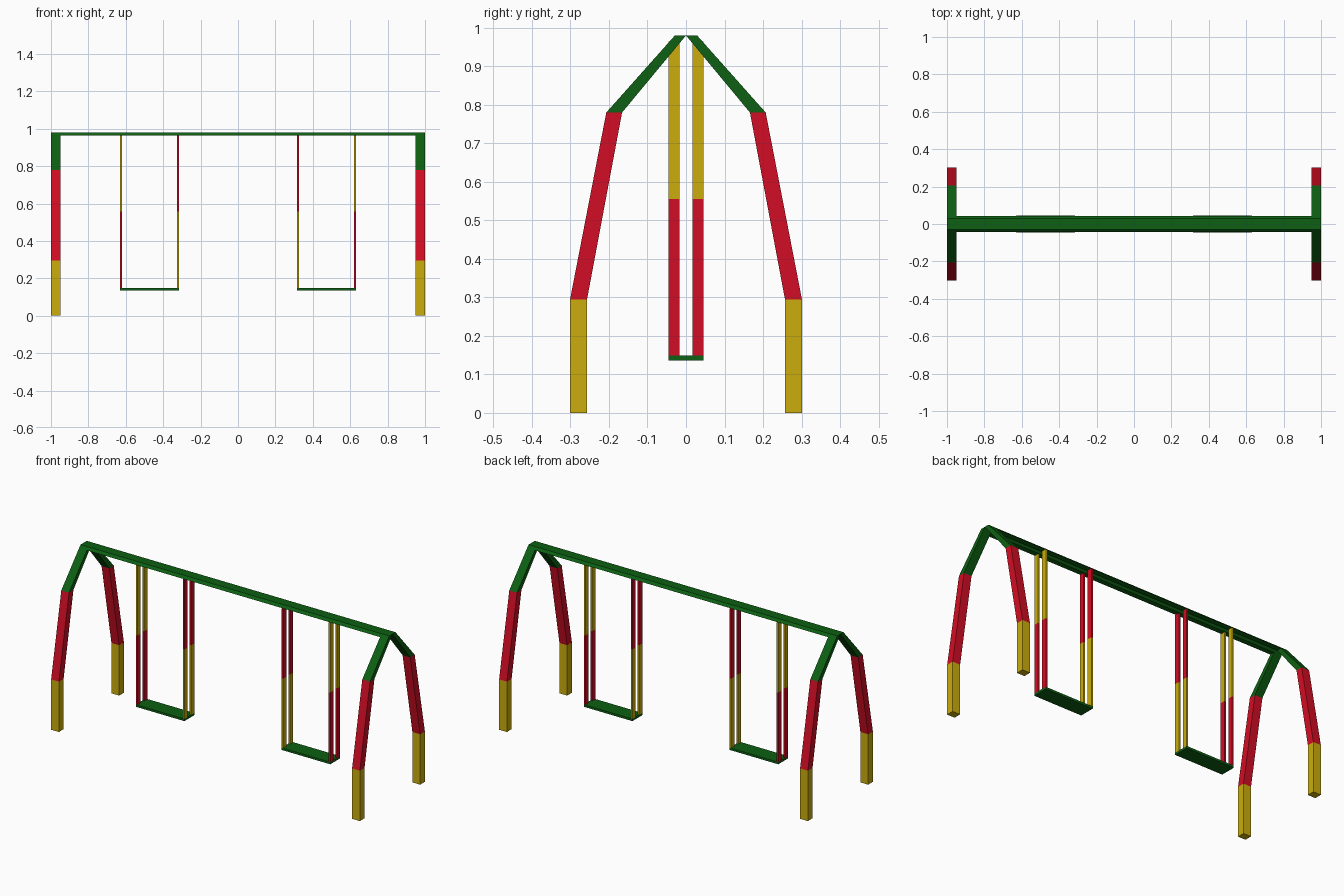
import bpy
import bmesh

cube = bpy.data.objects.get("Cube")
if cube:
    bpy.data.objects.remove(cube, do_unlink=True)


def make_material(name, rgb):
    mat = bpy.data.materials.new(name)
    mat.use_nodes = True
    mat.diffuse_color = (*rgb, 1)
    mat.node_tree.nodes["Principled BSDF"].inputs["Base Color"].default_value = (*rgb, 1)
    return mat


RED = make_material("red paint", (0.64, 0.004, 0.018))
YELLOW = make_material("yellow paint", (0.6, 0.42, 0.004))
GREEN = make_material("green paint", (0.004, 0.115, 0.006))


def prism(name, profile, x0, x1, mat):
    """Extrude a (y, z) outline along x."""
    bm = bmesh.new()
    face = bm.faces.new([bm.verts.new((x0, y, z)) for y, z in profile])
    out = bmesh.ops.extrude_face_region(bm, geom=[face])
    moved = [v for v in out["geom"] if isinstance(v, bmesh.types.BMVert)]
    bmesh.ops.translate(bm, verts=moved, vec=(x1 - x0, 0, 0))
    bmesh.ops.recalc_face_normals(bm, faces=bm.faces[:])
    mesh = bpy.data.meshes.new(name)
    bm.to_mesh(mesh)
    bm.free()
    mesh.materials.append(mat)
    obj = bpy.data.objects.new(name, mesh)
    bpy.context.collection.objects.link(obj)
    return obj


# Bent leg outline: (inner y, outer y, z) at each joint
JOINTS = [(0.257, 0.301, 0), (0.257, 0.301, 0.295),
          (0.166, 0.207, 0.78), (0, 0.029, 0.98)]
LEG_PARTS = [("lower_leg", YELLOW), ("middle_leg", RED), ("upper_leg", GREEN)]
BEAM_BOTTOM = 0.965
SEAT_BOTTOM, SEAT_TOP, BAR_SPLIT = 0.136, 0.149, 0.556


def section(low, high, s):
    """Quad outline between two joints, on the front or back side."""
    return [(s * low[0], low[2]), (s * low[1], low[2]),
            (s * high[1], high[2]), (s * high[0], high[2])]


def at_height(low, high, z):
    t = (z - low[2]) / (high[2] - low[2])
    return (low[0] + t * (high[0] - low[0]), low[1] + t * (high[1] - low[1]), z)


for s, depth in ((-1, "front"), (1, "back")):
    # Four bent legs
    for side, label in ((-1, "right"), (1, "left")):
        for i, (part, mat) in enumerate(LEG_PARTS):
            prism(f"{depth}_{label}_{part}", section(JOINTS[i], JOINTS[i + 1], s),
                  side * 0.95, side, mat)

    # Slanted half of the top beam, running between the leg frames
    lip = at_height(JOINTS[2], JOINTS[3], BEAM_BOTTOM)
    prism(f"{depth}_top_beam", section(lip, JOINTS[3], s), -0.95, 0.95, GREEN)

    # Hanging bars, two-tone with the colours swapped on the inner pair
    for side, label in ((-1, "right"), (1, "left")):
        for x, place, upper, lower in ((0.315, "inner", RED, YELLOW),
                                       (0.62, "outer", YELLOW, RED)):
            for part, z0, z1, mat in (("lower", SEAT_TOP, BAR_SPLIT, lower),
                                      ("upper", BAR_SPLIT, BEAM_BOTTOM, upper)):
                prism(f"{depth}_{label}_{place}_{part}_bar",
                      section((0.017, 0.046, z0), (0.017, 0.046, z1), s),
                      side * x, side * (x + 0.01), mat)

# Swing seats
for side, label in ((-1, "right"), (1, "left")):
    prism(f"{label}_seat",
          section((-0.046, 0.046, SEAT_BOTTOM), (-0.046, 0.046, SEAT_TOP), 1),
          side * 0.315, side * 0.63, GREEN)
